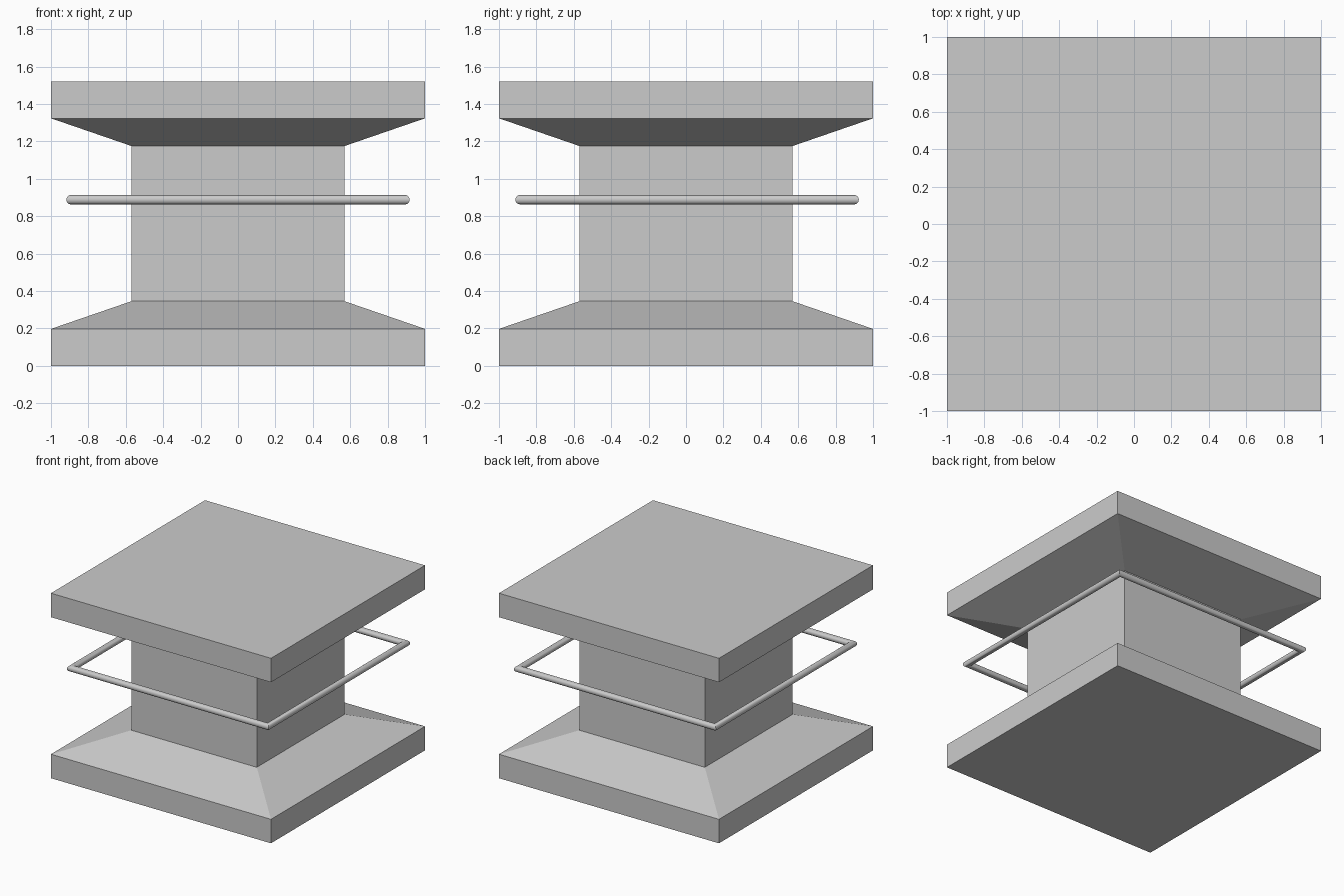
import bpy, bmesh
from math import cos, sin, tau

if "Cube" in bpy.data.objects:
    bpy.data.objects.remove(bpy.data.objects["Cube"])

CORNERS = [(-1, -1), (1, -1), (1, 1), (-1, 1)]


def make_object(name, bm):
    bmesh.ops.recalc_face_normals(bm, faces=bm.faces[:])
    mesh = bpy.data.meshes.new(name)
    bm.to_mesh(mesh)
    bm.free()
    obj = bpy.data.objects.new(name, mesh)
    bpy.context.collection.objects.link(obj)
    return obj


def square_stack(name, profile):
    """Solid made of square sections given as (half width, height)."""
    bm = bmesh.new()
    rings = [[bm.verts.new((sx * h, sy * h, z)) for sx, sy in CORNERS]
             for h, z in profile]
    for a, b in zip(rings, rings[1:]):
        for i in range(4):
            j = (i + 1) % 4
            bm.faces.new((a[i], a[j], b[j], b[i]))
    bm.faces.new(rings[0])
    bm.faces.new(rings[-1])
    return make_object(name, bm)


def square_tube(name, half, z, radius, sides, y_shift):
    """Round bar bent into a square with mitred corners."""
    bm = bmesh.new()
    rings = []
    for sx, sy in CORNERS:
        ring = []
        for k in range(sides):
            a = tau * k / sides
            d = half + radius * cos(a)
            ring.append(bm.verts.new((sx * d, sy * d + y_shift, z + radius * sin(a))))
        rings.append(ring)
    for i in range(4):
        a, b = rings[i], rings[(i + 1) % 4]
        for k in range(sides):
            m = (k + 1) % sides
            bm.faces.new((a[k], b[k], b[m], a[m]))
    return make_object(name, bm)


# Pedestal: plinth, sloped base, square shaft, sloped capital and top slab
H = 1.52
lower = [(1, 0), (1, 0.197), (0.57, 0.345)]
upper = [(h, H - z) for h, z in reversed(lower)]
square_stack("pedestal", lower + upper)

# Thin rail floating around the shaft
rail = square_tube("rail", 0.893, 0.888, 0.025, 24, 0.006)
bpy.context.view_layer.objects.active = rail
rail.select_set(True)
bpy.ops.object.shade_smooth_by_angle(angle=0.6)
